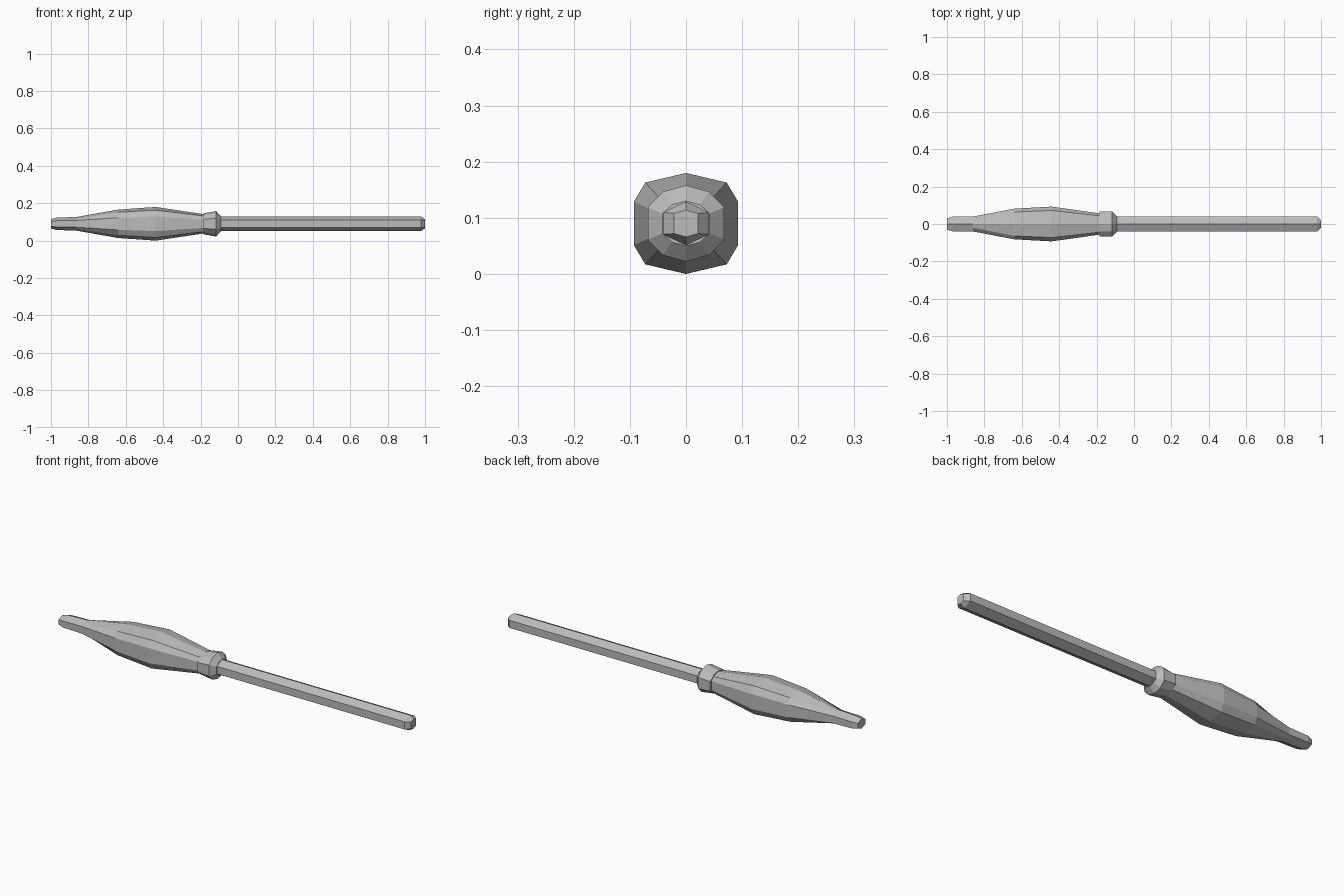
import bpy, bmesh

if "Cube" in bpy.data.objects:
    bpy.data.objects.remove(bpy.data.objects["Cube"])

AXIS_Z = 0.09  # height of the long axis

grey = bpy.data.materials.new("plain grey")
grey.diffuse_color = (0.5, 0.5, 0.5, 1)
grey.use_nodes = True
grey.node_tree.nodes["Principled BSDF"].inputs["Base Color"].default_value = grey.diffuse_color

# Quarter sections (y, z) as fractions of the half width and half height
HEX = [(0, 1), (1, 0.5)]
HEX_TEN = [(0, 1), (0.5, 0.75), (1, 0.5)]      # hexagon with ten points
ROUND_TEN = [(0, 1), (0.78, 0.81), (1, 0.43)]  # boxy decagon
COLLAR_TEN = [(0, 1), (0.6, 0.83), (1, 0.43)]


def section(quarter):
    """Mirror a quarter section into a closed loop."""
    right = quarter + [(y, -z) for y, z in reversed(quarter)]
    return right + [(-y, z) for y, z in reversed(right[1:-1])]


def loft(name, rings):
    """Skin rings of (x, half width, half height, section) and cap both ends."""
    bm = bmesh.new()
    loops = [[bm.verts.new((x, y * ry, AXIS_Z + z * rz)) for y, z in section(s)]
             for x, ry, rz, s in rings]
    for a, b in zip(loops, loops[1:]):
        n = len(a)
        for i in range(n):
            j = (i + 1) % n
            bm.faces.new((a[i], a[j], b[j], b[i]))
    bm.faces.new(loops[0])
    bm.faces.new(loops[-1])
    bmesh.ops.recalc_face_normals(bm, faces=bm.faces)
    mesh = bpy.data.meshes.new(name)
    bm.to_mesh(mesh)
    bm.free()
    mesh.materials.append(grey)
    bpy.context.collection.objects.link(bpy.data.objects.new(name, mesh))


# Swollen head with a narrow nose
loft("head", [
    (-1.00, 0.030, 0.025, HEX_TEN),
    (-0.97, 0.039, 0.033, HEX_TEN),
    (-0.86, 0.040, 0.037, HEX_TEN),
    (-0.64, 0.082, 0.076, ROUND_TEN),
    (-0.44, 0.093, 0.090, ROUND_TEN),
    (-0.18, 0.056, 0.051, ROUND_TEN),
])

# Collar behind the head
loft("collar", [
    (-0.185, 0.067, 0.056, COLLAR_TEN),
    (-0.117, 0.068, 0.068, COLLAR_TEN),
    (-0.092, 0.042, 0.040, COLLAR_TEN),
])

# Six-sided shaft with a bevelled end
loft("shaft", [
    (-0.12, 0.041, 0.039, HEX),
    (0.978, 0.041, 0.039, HEX),
    (1.00, 0.021, 0.024, [(0, 1), (1, 0.75)]),
])
